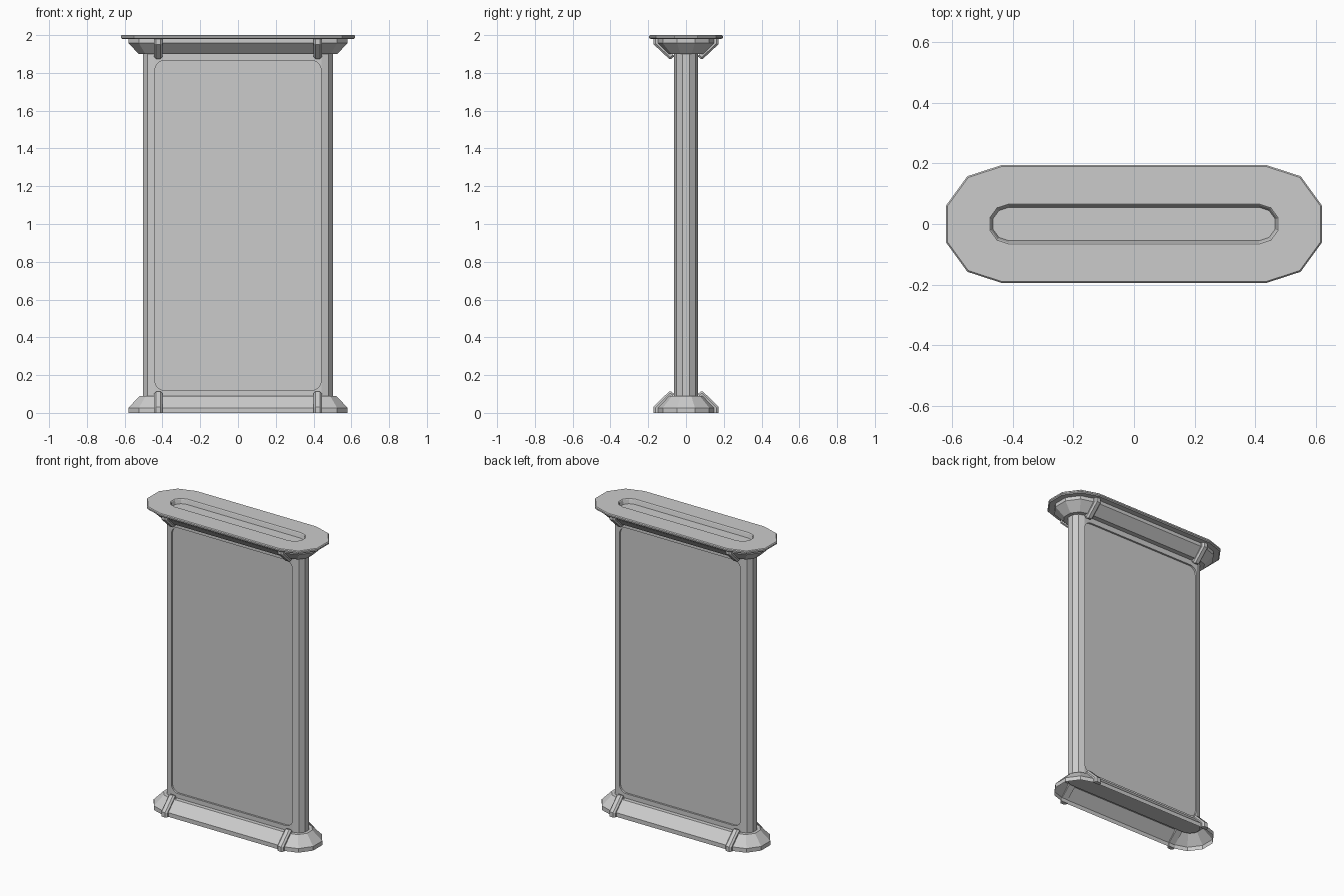
import bpy, bmesh, math

if "Cube" in bpy.data.objects:
    bpy.data.objects.remove(bpy.data.objects["Cube"])


def finish(bm, name):
    bmesh.ops.recalc_face_normals(bm, faces=bm.faces)
    me = bpy.data.meshes.new(name)
    bm.to_mesh(me)
    bm.free()
    ob = bpy.data.objects.new(name, me)
    bpy.context.collection.objects.link(ob)
    return ob


def stadium(c, r, n=5):
    # Elongated outline: straight sides with faceted round ends
    pts = []
    for side in (0, 1):
        for i in range(n + 1):
            a = -math.pi / 2 + math.pi * (i / n + side)
            pts.append(((c if side == 0 else -c) + r * math.cos(a), r * math.sin(a)))
    return pts


def loft(name, rings, cap_start=False, cap_end=False):
    # rings: (end centre, end radius, height)
    bm = bmesh.new()
    loops = [[bm.verts.new((x, y, z)) for x, y in stadium(c, r)] for c, r, z in rings]
    n = len(loops[0])
    for a, b in zip(loops, loops[1:]):
        for i in range(n):
            j = (i + 1) % n
            bm.faces.new((a[i], a[j], b[j], b[i]))
    if cap_start:
        bm.faces.new(loops[0])
    if cap_end:
        bm.faces.new(loops[-1])
    return finish(bm, name)


def prism_y(name, pts, y0, y1):
    # Extrude an x-z outline along y
    bm = bmesh.new()
    f = bm.faces.new([bm.verts.new((x, y0, z)) for x, z in pts])
    ext = bmesh.ops.extrude_face_region(bm, geom=[f])["geom"]
    bmesh.ops.translate(bm, vec=(0, y1 - y0, 0),
                        verts=[v for v in ext if isinstance(v, bmesh.types.BMVert)])
    return finish(bm, name)


# Main wall slab
C = 0.442
wall = loft("wall_slab", [(C, 0.063, 0.075), (C, 0.063, 1.925)], True, True)

# Recessed rounded panels on both faces
R = 0.05
outline = []
for cx, cz, a0 in ((0.39, 1.815, 0), (-0.39, 1.815, 90), (-0.39, 0.17, 180), (0.39, 0.17, 270)):
    for i in range(6):
        a = math.radians(a0 + 18 * i)
        outline.append((cx + R * math.cos(a), cz + R * math.sin(a)))
for s, side in ((-1, "front"), (1, "back")):
    cutter = prism_y(side + "_panel_cutter", outline, s * 0.051, s * 0.12)
    cutter.hide_render = True
    cutter.hide_set(True)
    mod = wall.modifiers.new(side + "_recess", "BOOLEAN")
    mod.operation = "DIFFERENCE"
    mod.solver = "EXACT"
    mod.object = cutter

# Hollow foot flare, open underneath
E = 0.435
loft("foot_flare", [(E, 0.152, 0), (E, 0.152, 0.027), (E, 0.09, 0.09), (C, 0.06, 0.09)])

# Top flare with wide flange and sunken slot
loft("top_flange", [
    (C, 0.06, 1.9), (E, 0.095, 1.9), (E, 0.152, 1.957), (E, 0.152, 1.98),
    (E, 0.188, 1.98), (E, 0.195, 1.986), (E, 0.195, 1.995), (E, 0.19, 2.0),
    (0.413, 0.066, 2.0), (0.413, 0.062, 1.996), (0.413, 0.055, 1.97)], cap_end=True)


def rib(name, x, s, top):
    # Sloped clamp rib with a chamfered outer edge
    prof = [(0.06, 0.098), (0.078, 0.113), (0.09, 0.113),
            (0.172, 0.032), (0.172, 0.0), (0.146, 0.0), (0.146, 0.024)]
    if top:
        prof = [(y, 1.982 - z * 0.95) for y, z in prof]
    bm = bmesh.new()
    f = bm.faces.new([bm.verts.new((x - 0.022, s * y, z)) for y, z in prof])
    ext = bmesh.ops.extrude_face_region(bm, geom=[f])["geom"]
    bmesh.ops.translate(bm, vec=(0.044, 0, 0),
                        verts=[v for v in ext if isinstance(v, bmesh.types.BMVert)])
    bmesh.ops.recalc_face_normals(bm, faces=bm.faces)
    bm.edges.ensure_lookup_table()

    def outer(v):
        return any(abs(abs(v.co.y) - y) < 1e-4 and abs(v.co.z - z) < 1e-4 for y, z in prof[:5])
    edges = [e for e in bm.edges
             if abs(e.verts[0].co.x - e.verts[1].co.x) < 1e-5 and all(outer(v) for v in e.verts)]
    bmesh.ops.bevel(bm, geom=edges, offset=0.01, segments=1, affect="EDGES", clamp_overlap=True)
    finish(bm, name)


# Eight ribs gripping the foot and top flares
for top in (False, True):
    for x in (-0.422, 0.422):
        for s in (-1, 1):
            rib("%s_rib_%s_%s" % ("top" if top else "foot", "left" if x < 0 else "right",
                                  "front" if s < 0 else "back"), x, s, top)
